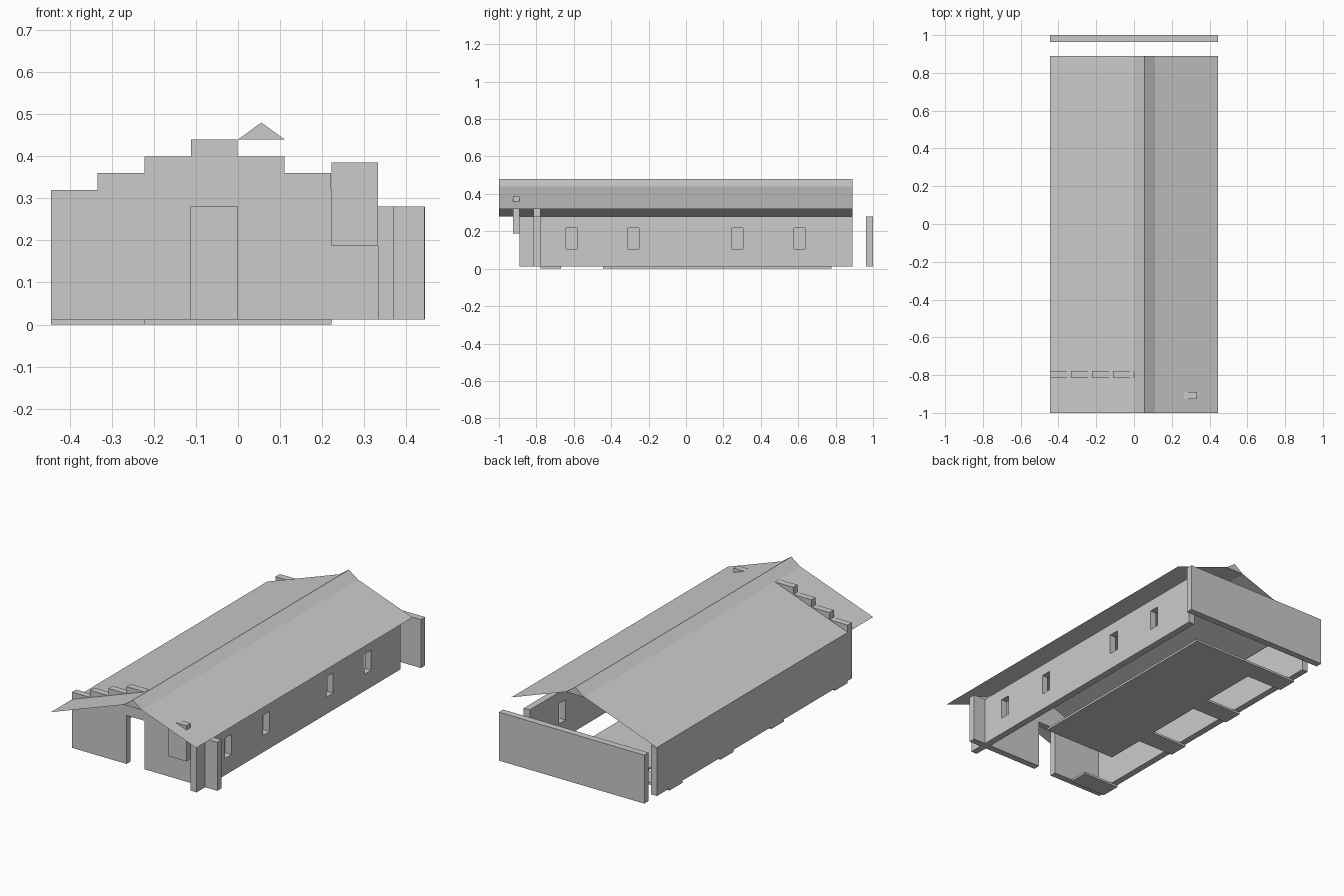
import bpy, bmesh

if "Cube" in bpy.data.objects:
    bpy.data.objects.remove(bpy.data.objects["Cube"])


def add_mesh(name, bm):
    me = bpy.data.meshes.new(name)
    bm.to_mesh(me)
    bm.free()
    ob = bpy.data.objects.new(name, me)
    bpy.context.collection.objects.link(ob)
    return ob


def box(name, x0, x1, y0, y1, z0, z1):
    bm = bmesh.new()
    bmesh.ops.create_cube(bm, size=1)
    for v in bm.verts:
        v.co = (x1 if v.co.x > 0 else x0,
                y1 if v.co.y > 0 else y0,
                z1 if v.co.z > 0 else z0)
    return add_mesh(name, bm)


def extrude_profile(name, pts, y0, y1, closed=False):
    """Sweep an x-z profile along y; a closed profile becomes a solid prism."""
    bm = bmesh.new()
    a = [bm.verts.new((x, y0, z)) for x, z in pts]
    b = [bm.verts.new((x, y1, z)) for x, z in pts]
    n = len(pts)
    for i in range(n if closed else n - 1):
        j = (i + 1) % n
        bm.faces.new((a[i], a[j], b[j], b[i]))
    if closed:
        bm.faces.new(a)
        bm.faces.new(b[::-1])
        bmesh.ops.recalc_face_normals(bm, faces=bm.faces)
    return add_mesh(name, bm)


W, U = 0.445, 0.1111          # half width, grid step
BASE, EAVE = 0.012, 0.28      # wall bottom and wall top

# Roof: two thin slopes and a solid ridge cap
extrude_profile("roof_left", [(-W, 0.28), (0, 0.44)], -1, 0.89)
extrude_profile("roof_right", [(U, 0.44), (W, 0.32)], -1, 0.89)
extrude_profile("roof_ridge", [(0, 0.44), (U, 0.44), (U / 2, 0.48)], -1, 0.89, True)

# Stepped front wall, the column at x -0.11..0 sits above the doorway
tops = [0.32, 0.36, 0.40, 0.44, 0.40, 0.36, 0.32, 0.28]
for i, top in enumerate(tops):
    x0 = -W + i * U
    name = "door_lintel" if i == 3 else f"front_wall_{i + 1}"
    box(name, x0, x0 + U, -0.815, -0.778, EAVE if i == 3 else BASE, top)

# Left and back walls
box("left_wall", -W, -0.408, -0.778, 0.89, BASE, EAVE)
box("back_wall", -W, W, 0.963, 1, BASE, EAVE)

# Right wall with four window openings
wall = box("right_wall", 0.333, 0.37, -0.89, 0.89, BASE, EAVE)
for i, y in enumerate((-0.613, -0.28, 0.275, 0.606)):
    cut = box(f"window_cutter_{i + 1}", 0.3, 0.4, y - 0.029, y + 0.029, 0.105, 0.217)
    cut.hide_render = True
    cut.hide_viewport = True
    mod = wall.modifiers.new(f"window_{i + 1}", "BOOLEAN")
    mod.operation = "DIFFERENCE"
    mod.solver = "EXACT"
    mod.object = cut

# Block poking through the roof at the front
box("chimney", 2 * U, 3 * U, -0.926, -0.89, 0.187, 0.385)

# Floor slab, its cross strips to the left wall, and the front step
box("floor", -2 * U, 2 * U, -0.445, 0.778, 0, BASE)
for i, y in enumerate((-0.222, 0.222, 0.667)):
    box(f"floor_strip_{i + 1}", -W, -2 * U, y, y + U, 0, BASE)
box("floor_step", -W, -2 * U, -0.778, -0.667, 0, BASE)
